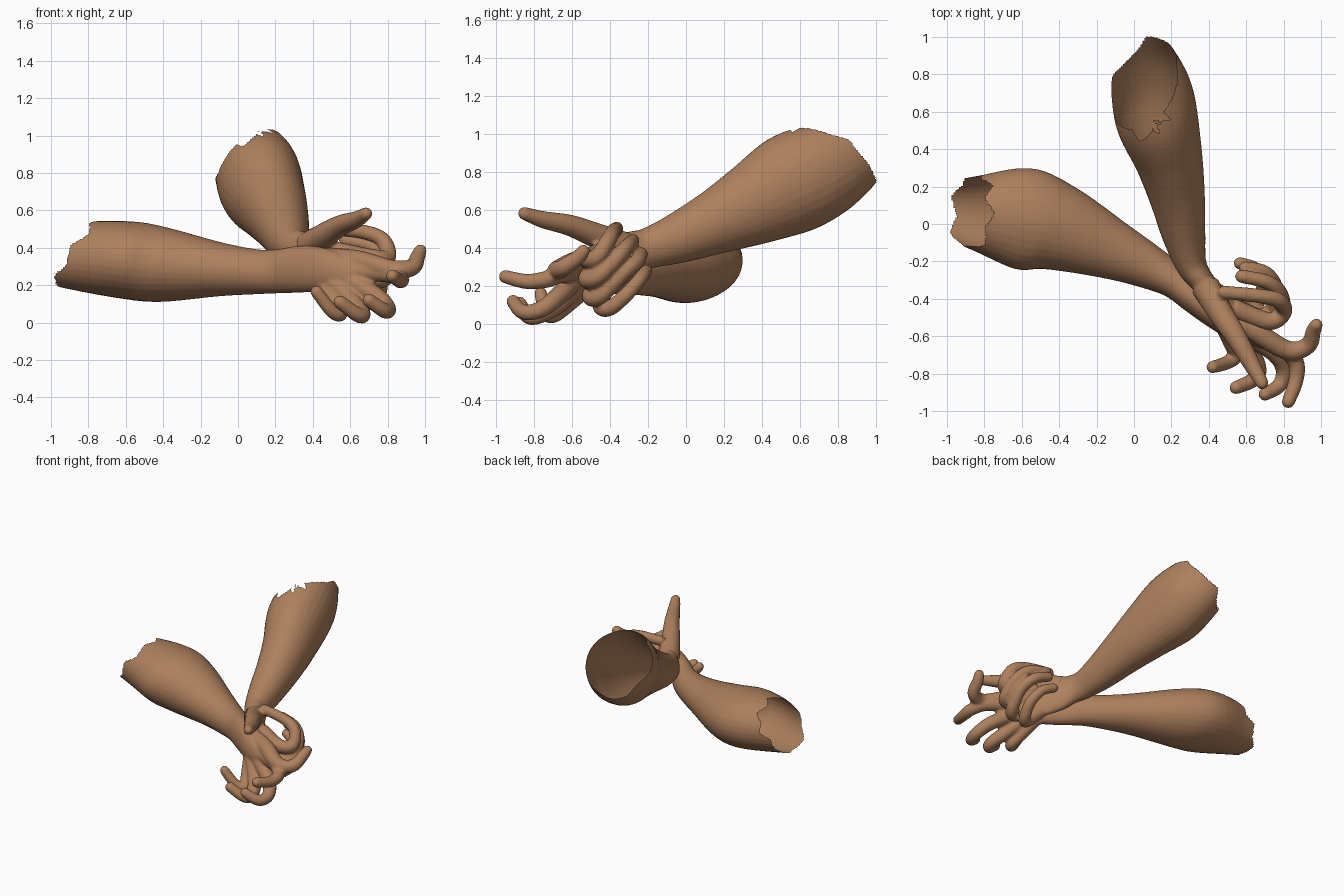
import bpy, bmesh, math
from mathutils import Vector

skin = bpy.data.materials.new("brown skin")
skin.diffuse_color = (0.42, 0.215, 0.11, 1)


def spline(pts, steps):
    """Catmull-Rom through tuples (x, y, z, half width, half height)."""
    p = [pts[0]] + list(pts) + [pts[-1]]
    out = []
    for i in range(1, len(p) - 2):
        for s in range(steps):
            t = s / steps
            out.append([0.5 * (2 * b + (c - a) * t + (2 * a - 5 * b + 4 * c - d) * t * t
                               + (3 * b - a - 3 * c + d) * t ** 3)
                        for a, b, c, d in zip(*p[i - 1:i + 3])])
    out.append(list(pts[-1]))
    return out


def tube(bm, pts, steps=6, sides=20):
    """Closed elliptical sweep with a rounded tip."""
    path = spline(pts, steps)
    end = path[-1]
    d = (Vector(end[:3]) - Vector(path[-2][:3])).normalized()
    r = min(end[3], end[4])
    for k in (0.4, 0.75, 0.95):
        s = math.sqrt(1 - k * k)
        path.append(list(Vector(end[:3]) + d * r * k) + [end[3] * s, end[4] * s])
    side, rings = None, []
    for i, q in enumerate(path):
        t = (Vector(path[min(i + 1, len(path) - 1)][:3])
             - Vector(path[max(i - 1, 0)][:3])).normalized()
        if side is None:
            side = t.cross(Vector((0, 0, 1)))
        side = (side - t * side.dot(t)).normalized()
        up = side.cross(t)
        rings.append([bm.verts.new(Vector(q[:3])
                      + side * q[3] * math.cos(2 * math.pi * j / sides)
                      + up * q[4] * math.sin(2 * math.pi * j / sides)) for j in range(sides)])
    for a, b in zip(rings, rings[1:]):
        for j in range(sides):
            k = (j + 1) % sides
            bm.faces.new((a[j], a[k], b[k], b[j]))
    bm.faces.new(rings[0][::-1])
    bm.faces.new(rings[-1])


def finger(bm, pts, r0, r1):
    n = len(pts) - 1
    radii = [(r0 + (r1 - r0) * i / n) * 1.15 for i in range(n + 1)]
    tube(bm, [(*p, r, r) for p, r in zip(pts, radii)])


def arm(name, limb, digits, cut_point, cut_normal, limit):
    """Fuse forearm, palm and fingers into one skin, then tear the end open."""
    bm = bmesh.new()
    tube(bm, limb, 6, 32)
    for pts, r0, r1 in digits:
        finger(bm, pts, r0, r1)
    bmesh.ops.recalc_face_normals(bm, faces=bm.faces)
    me = bpy.data.meshes.new(name)
    bm.to_mesh(me)
    bm.free()
    ob = bpy.data.objects.new(name, me)
    bpy.context.collection.objects.link(ob)
    bpy.context.view_layer.objects.active = ob
    ob.select_set(True)
    m = ob.modifiers.new("fuse", 'REMESH')
    m.mode, m.voxel_size = 'VOXEL', 0.01
    s = ob.modifiers.new("soften", 'SMOOTH')
    s.factor, s.iterations = 0.5, 3
    for mod in ("fuse", "soften"):
        bpy.ops.object.modifier_apply(modifier=mod)
    # jagged opening: triangle wave around the rim
    n = Vector(cut_normal).normalized()
    c = Vector(cut_point)
    u = n.orthogonal().normalized()
    v = n.cross(u)
    bm = bmesh.new()
    bm.from_mesh(ob.data)
    gone = []
    for f in bm.faces:
        p = f.calc_center_median()
        q = p - c
        a = math.atan2(q.dot(v), q.dot(u)) / (2 * math.pi)
        jag = abs((a * 7) % 1 - 0.5) * 0.08 - 0.025 + 0.01 * math.sin(a * 19)
        if q.dot(n) > jag or limit(p) > jag * 0.6:
            gone.append(f)
    bmesh.ops.delete(bm, geom=gone, context='FACES')
    for f in bm.faces:
        f.smooth = True
    bm.to_mesh(ob.data)
    bm.free()
    ob.data.materials.clear()
    ob.data.materials.append(skin)
    ob.select_set(False)


# Level arm: forearm and palm, then thumb, index, middle, ring, little finger
arm("level_arm",
    [(-1.15, 0.1, 0.35, 0.12, 0.12), (-0.88, 0.065, 0.355, 0.19, 0.18),
     (-0.6, 0.03, 0.335, 0.272, 0.208), (-0.4, -0.02, 0.31, 0.235, 0.2),
     (-0.1, -0.145, 0.285, 0.158, 0.145), (0.1, -0.24, 0.272, 0.115, 0.12),
     (0.22, -0.31, 0.275, 0.092, 0.118), (0.32, -0.4, 0.285, 0.078, 0.125),
     (0.43, -0.49, 0.285, 0.068, 0.12), (0.54, -0.565, 0.265, 0.06, 0.1),
     (0.61, -0.6, 0.25, 0.045, 0.075)],
    [([(0.42, -0.44, 0.34), (0.64, -0.57, 0.33), (0.82, -0.675, 0.285), (0.93, -0.65, 0.295),
       (0.96, -0.57, 0.35), (0.975, -0.54, 0.385)], 0.055, 0.03),
     ([(0.58, -0.57, 0.28), (0.79, -0.66, 0.265), (0.865, -0.74, 0.235), (0.865, -0.84, 0.225),
       (0.825, -0.95, 0.25)], 0.047, 0.031),
     ([(0.56, -0.57, 0.25), (0.74, -0.68, 0.14), (0.8, -0.77, 0.075), (0.78, -0.86, 0.065),
       (0.7, -0.91, 0.12)], 0.047, 0.031),
     ([(0.51, -0.55, 0.22), (0.62, -0.68, 0.1), (0.665, -0.78, 0.045), (0.635, -0.835, 0.045),
       (0.545, -0.875, 0.11)], 0.047, 0.031),
     ([(0.47, -0.52, 0.2), (0.52, -0.63, 0.1), (0.545, -0.7, 0.047), (0.5, -0.74, 0.065),
       (0.42, -0.765, 0.165)], 0.043, 0.029)],
    (-0.86, 0.1, 0.39), (-0.82, 0.1, 0.5), lambda p: -0.985 - p.x)

# Raised arm, passing behind the other wrist, with its fingers curled back
arm("raised_arm",
    [(-0.03, 1.08, 1.0, 0.13, 0.18), (0.03, 0.9, 0.92, 0.175, 0.21),
     (0.09, 0.72, 0.815, 0.215, 0.255), (0.125, 0.55, 0.735, 0.22, 0.267),
     (0.185, 0.35, 0.63, 0.183, 0.22), (0.23, 0.15, 0.535, 0.15, 0.17),
     (0.265, -0.05, 0.45, 0.118, 0.132), (0.3, -0.2, 0.4, 0.087, 0.107),
     (0.345, -0.28, 0.38, 0.07, 0.11), (0.41, -0.35, 0.345, 0.058, 0.13),
     (0.5, -0.42, 0.305, 0.05, 0.14), (0.57, -0.47, 0.28, 0.035, 0.12)],
    [([(0.38, -0.33, 0.41), (0.46, -0.47, 0.465), (0.55, -0.61, 0.52), (0.63, -0.75, 0.55),
       (0.685, -0.85, 0.583)], 0.068, 0.03),
     ([(0.53, -0.45, 0.38), (0.72, -0.52, 0.345), (0.8, -0.47, 0.35), (0.775, -0.41, 0.44),
       (0.67, -0.385, 0.485), (0.48, -0.365, 0.505)], 0.045, 0.031),
     ([(0.53, -0.45, 0.31), (0.71, -0.52, 0.24), (0.79, -0.47, 0.245), (0.78, -0.37, 0.34),
       (0.71, -0.31, 0.41), (0.575, -0.28, 0.44)], 0.045, 0.031),
     ([(0.52, -0.44, 0.25), (0.67, -0.5, 0.15), (0.745, -0.45, 0.15), (0.755, -0.34, 0.26),
       (0.7, -0.26, 0.33), (0.595, -0.235, 0.37)], 0.045, 0.031),
     ([(0.5, -0.42, 0.21), (0.61, -0.45, 0.1), (0.67, -0.4, 0.085), (0.695, -0.31, 0.16),
       (0.65, -0.24, 0.24), (0.565, -0.21, 0.28)], 0.041, 0.029)],
    (0.12, 0.55, 1.005), (-0.58, 0.27, 0.77),
    lambda p: max(0.82 * p.y + 0.57 * p.z - 1.257, 0.63 * p.y - 0.78 * p.x - 0.59))
